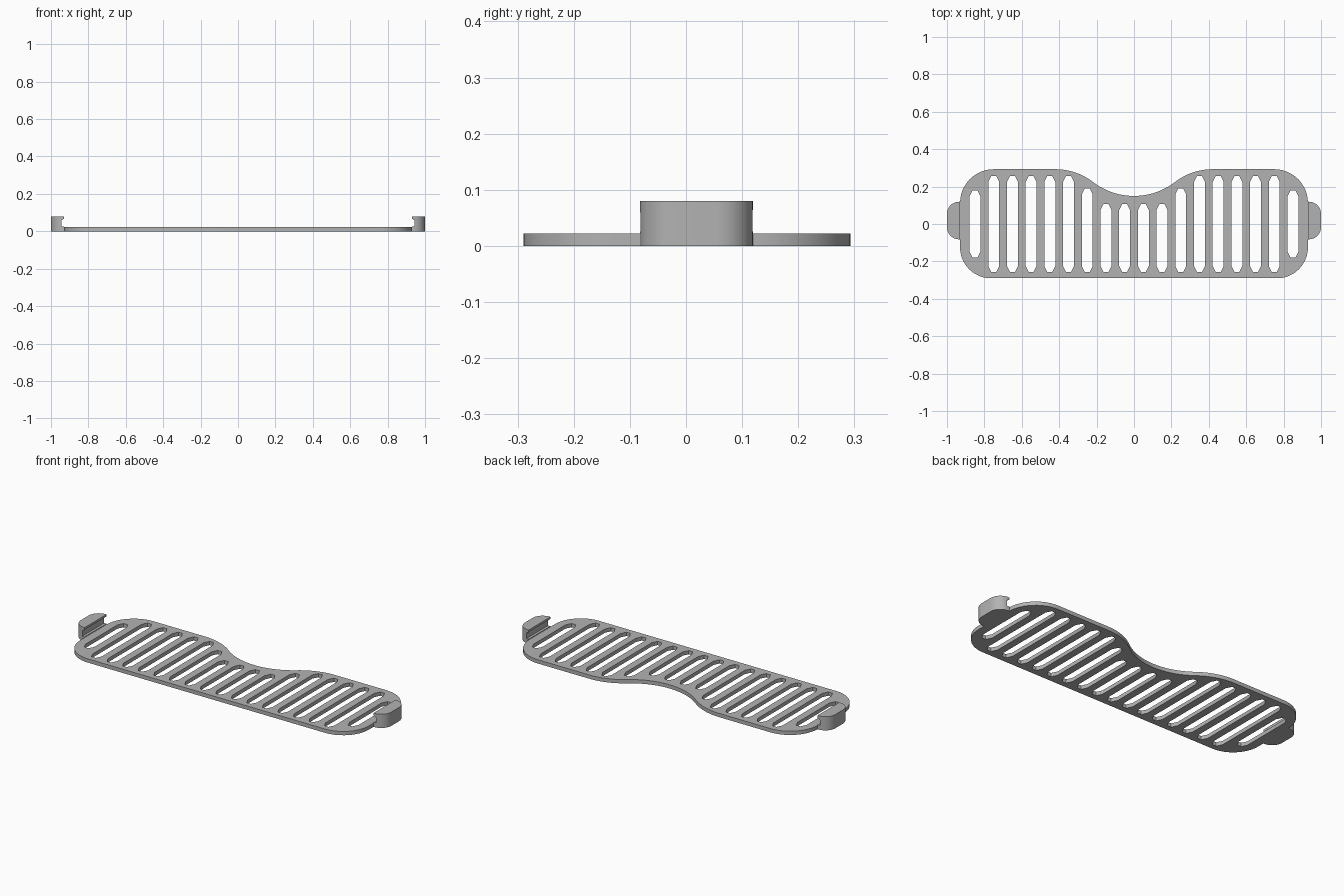
import bpy, bmesh
from math import sin, cos, pi, atan2, radians

if "Cube" in bpy.data.objects:
    bpy.data.objects.remove(bpy.data.objects["Cube"], do_unlink=True)

grey = bpy.data.materials.new("light grey plastic")
grey.use_nodes = True
grey.diffuse_color = (0.45, 0.45, 0.45, 1)
grey.node_tree.nodes["Principled BSDF"].inputs["Base Color"].default_value = grey.diffuse_color

THICK = 0.022          # plate thickness
EDGE = 0.93            # half length of the plate
FRONT, BACK = -0.29, 0.293


def arc(cx, cy, r, start, end, steps=12):
    angles = [start + (end - start) * i / steps for i in range(steps + 1)]
    return [(cx + r * cos(a), cy + r * sin(a)) for a in angles]


def prisms(name, outlines, depth_vector, to_3d):
    """One mesh holding a straight extrusion of every outline."""
    bm = bmesh.new()
    for outline in outlines:
        face = bm.faces.new([bm.verts.new(to_3d(a, b)) for a, b in outline])
        result = bmesh.ops.extrude_face_region(bm, geom=[face])
        moved = [v for v in result["geom"] if isinstance(v, bmesh.types.BMVert)]
        bmesh.ops.translate(bm, verts=moved, vec=depth_vector)
    bmesh.ops.recalc_face_normals(bm, faces=bm.faces)
    mesh = bpy.data.meshes.new(name)
    bm.to_mesh(mesh)
    bm.free()
    mesh.materials.append(grey)
    obj = bpy.data.objects.new(name, mesh)
    bpy.context.collection.objects.link(obj)
    return obj


def cut_and_smooth(obj, cutter):
    cutter.hide_render = True
    mod = obj.modifiers.new("cut", "BOOLEAN")
    mod.operation, mod.solver, mod.object = "DIFFERENCE", "EXACT", cutter
    bpy.ops.object.select_all(action="DESELECT")
    bpy.context.view_layer.objects.active = obj
    obj.select_set(True)
    bpy.ops.object.modifier_apply(modifier=mod.name)
    bpy.data.objects.remove(cutter, do_unlink=True)
    bpy.ops.object.shade_smooth_by_angle(angle=radians(30))


# Plate outline: right half from the dip round to the front, then mirrored
dip_y, flat_x, r_in = 0.15, 0.42, 0.36
drop = BACK - dip_y
r_out = (flat_x ** 2 + drop ** 2) / (2 * drop) - r_in
sweep = atan2(flat_x, r_in + r_out - drop)
r_back, r_front = 0.18, 0.165
half = arc(0, dip_y + r_in, r_in, -pi / 2, -pi / 2 + sweep)
half += arc(flat_x, BACK - r_out, r_out, pi / 2 + sweep, pi / 2)[1:]
half += arc(EDGE - r_back, BACK - r_back, r_back, pi / 2, 0)
half += arc(EDGE - r_front, FRONT + r_front, r_front, 0, -pi / 2)
outline = half + [(-x, y) for x, y in reversed(half[1:])]
plate = prisms("slotted_plate", [outline], (0, 0, THICK), lambda x, y: (x, y, 0))


# Ventilation slots with chamfered ends, shorter at the dip and the outer ends
def slot(x, low, high, w=0.029, tip=0.013, c=0.032):
    return [(x - w, low + c), (x - tip, low), (x + tip, low), (x + w, low + c),
            (x + w, high - c), (x + tip, high), (x - tip, high), (x - w, high - c)]


slots = []
for i in range(9):
    x = 0.05 + 0.1 * i
    high = 0.107 if i < 2 else 0.19 if i == 2 else 0.18 if i == 8 else 0.257
    low = -0.18 if i == 8 else -0.257
    slots += [slot(x, low, high), slot(-x, low, high)]
cut_and_smooth(plate, prisms("slot_cutter", slots, (0, 0, 0.2),
                             lambda x, y: (x, y, -0.1)))

# End clips: rounded blocks with a notch under a small inward lip
r, y0, y1 = 0.065, -0.082, 0.119
for side, name in ((1, "left_clip"), (-1, "right_clip")):
    shape = [(EDGE, y0)] + arc(1 - r, y0 + r, r, -pi / 2, 0)
    shape += arc(1 - r, y1 - r, r, 0, pi / 2) + [(EDGE, y1)]
    clip = prisms(name, [shape], (0, 0, 0.08), lambda x, y: (side * x, y, 0))
    notch = [(0.9, THICK + 0.004), (0.945, THICK + 0.004), (0.945, 0.058),
             (0.93, 0.068), (0.9, 0.068)]
    cut_and_smooth(clip, prisms("notch_cutter", [notch], (0, 0.6, 0),
                                lambda x, z: (side * x, -0.3, z)))
